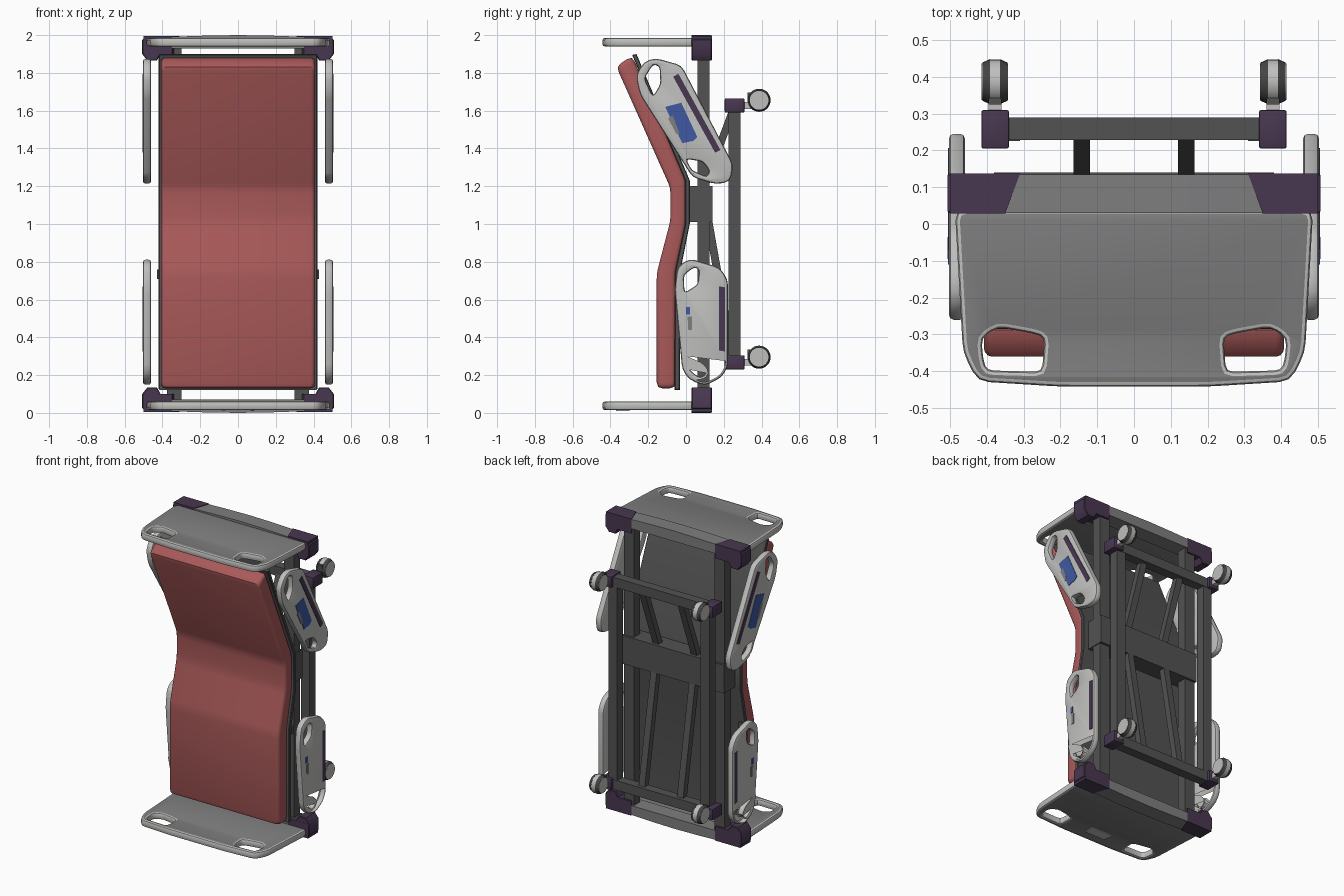
import bpy, bmesh, math
from mathutils import Matrix, Vector

if "Cube" in bpy.data.objects:
    bpy.data.objects.remove(bpy.data.objects["Cube"])


def material(name, rgb):
    m = bpy.data.materials.new(name)
    m.diffuse_color = (*rgb, 1)
    m.use_nodes = True
    m.node_tree.nodes["Principled BSDF"].inputs["Base Color"].default_value = m.diffuse_color
    return m


RED = material("mattress red", (0.40, 0.10, 0.10))
LIGHT = material("light grey plastic", (0.52, 0.52, 0.51))
PANEL = material("panel grey", (0.21, 0.21, 0.215))
DARK = material("frame dark grey", (0.085, 0.085, 0.085))
PURPLE = material("dark purple", (0.065, 0.038, 0.08))
BLUE = material("control blue", (0.05, 0.10, 0.36))
BLACK = material("tyre grey", (0.06, 0.06, 0.06))

# local xy plane and extrusion mapped to the world
AXES = {
    "x": Matrix(((0, 0, 1), (1, 0, 0), (0, 1, 0))),   # points are (y, z)
    "y": Matrix(((1, 0, 0), (0, 0, -1), (0, 1, 0))),  # points are (x, z)
    "z": Matrix.Identity(3),                          # points are (x, y)
}


def rounded(pts, r):
    """Cut every corner of a loop twice so it reads as rounded."""
    if r <= 0:
        return pts
    out = []
    n = len(pts)
    for i in range(n):
        p, a, b = (Vector(pts[j % n]) for j in (i, i - 1, i + 1))
        p0 = p + (a - p).normalized() * min(r, (a - p).length * 0.4)
        p1 = p + (b - p).normalized() * min(r, (b - p).length * 0.4)
        out += [p0, p0 * 0.25 + p * 0.5 + p1 * 0.25, p1]
    return out


def finish(name, me, mats, smooth=40):
    ob = bpy.data.objects.new(name, me)
    bpy.context.collection.objects.link(ob)
    for m in mats:
        me.materials.append(m)
    if smooth:
        me.shade_smooth()
        me.set_sharp_from_angle(angle=math.radians(smooth))
    return ob


def prism(name, axis, pts, lo, hi, mats, holes=(), bevel=0.0, r=0.0, res=0):
    """Extruded outline with optional holes and a rolled rim."""
    cu = bpy.data.curves.new(name, "CURVE")
    cu.dimensions = "2D"
    cu.fill_mode = "BOTH"
    cu.extrude = (hi - lo) / 2 - bevel
    cu.bevel_depth = bevel
    cu.bevel_resolution = res
    cu.offset = -bevel
    for k, loop in enumerate([pts, *holes]):
        loop = rounded(loop, r if k == 0 else min(r, 0.02))
        area = sum(loop[i - 1][0] * loop[i][1] - loop[i][0] * loop[i - 1][1] for i in range(len(loop)))
        if (area < 0) == (k == 0):
            loop = loop[::-1]
        sp = cu.splines.new("POLY")
        sp.points.add(len(loop) - 1)
        for q, p in zip(sp.points, loop):
            q.co = (p[0], p[1], 0, 1)
        sp.use_cyclic_u = True
    tmp = bpy.data.objects.new(name + "_curve", cu)
    bpy.context.collection.objects.link(tmp)
    bpy.context.view_layer.update()
    me = bpy.data.meshes.new_from_object(tmp.evaluated_get(bpy.context.evaluated_depsgraph_get()))
    bpy.data.objects.remove(tmp)
    me.transform(Matrix.Translation((0, 0, (lo + hi) / 2)) if axis != "y"
                 else Matrix.Translation((0, 0, -(lo + hi) / 2)))
    me.transform(AXES[axis].to_4x4())
    me.materials.clear()
    bm = bmesh.new()
    bm.from_mesh(me)
    bmesh.ops.remove_doubles(bm, verts=bm.verts, dist=1e-5)
    bmesh.ops.recalc_face_normals(bm, faces=bm.faces)
    for f in bm.faces:
        f.material_index = 0
    bm.to_mesh(me)
    bm.free()
    return finish(name, me, mats)


def box(name, x, y, z, mat, bevel=0.0):
    me = bpy.data.meshes.new(name)
    bm = bmesh.new()
    size = [b - a for a, b in (x, y, z)]
    mid = [(a + b) / 2 for a, b in (x, y, z)]
    bmesh.ops.create_cube(bm, size=1, matrix=Matrix.Translation(mid) @ Matrix.Diagonal((*size, 1)))
    if bevel:
        bmesh.ops.bevel(bm, geom=bm.edges[:], offset=bevel, segments=2, profile=0.5, affect="EDGES")
    bm.to_mesh(me)
    bm.free()
    return finish(name, me, [mat])


def disc(name, x, y, z, r0, r1, width, mat):
    me = bpy.data.meshes.new(name)
    bm = bmesh.new()
    bmesh.ops.create_cone(bm, cap_ends=True, segments=28, radius1=r0, radius2=r1, depth=width,
                          matrix=Matrix.Translation((x, y, z)) @ Matrix.Rotation(math.pi / 2, 4, "Y"))
    bm.to_mesh(me)
    bm.free()
    return finish(name, me, [mat])


def span(s, a, b):
    return tuple(sorted((s * a, s * b)))


# mattress and the deck under it (profile in y, z)
back = [(-0.285, 1.89), (0.0, 1.23), (0.0, 1.0), (-0.055, 0.74), (-0.055, 0.13)]
front = [(-0.155, 0.13), (-0.155, 0.74), (-0.082, 1.02), (-0.082, 1.19), (-0.37, 1.835)]
prism("mattress", "x", back + front, -0.408, 0.408, [RED], bevel=0.022, r=0.03, res=2)
deck_back = [(-0.032, 0.122), (-0.032, 0.74), (0.02, 1.0), (0.02, 1.23), (-0.262, 1.9)]
deck_front = [(-0.285, 1.895)] + [(y - 0.004, z) for y, z in back[1:4]] + [(-0.06, 0.122)]
prism("deck", "x", deck_back + deck_front, -0.42, 0.42, [DARK], bevel=0.004)

# end boards with grab holes, crossbars and purple corners
half = [(0.487, 0.04), (0.465, -0.35), (0.425, -0.428), (0.2, -0.442)]
outline = half + [(-x, y) for x, y in reversed(half)]
hole = [(0.243, -0.308), (0.275, -0.297), (0.37, -0.28), (0.415, -0.31), (0.41, -0.368), (0.4, -0.398), (0.25, -0.402)]
for label, f in (("head", lambda z: z), ("foot", lambda z: 2 - z)):
    z0, z1 = sorted((f(1.94), f(1.985)))
    board = prism(label + "_board", "z", outline, z0, z1, [LIGHT, PANEL],
                  holes=[hole, [(-x, y) for x, y in hole]], bevel=0.012, r=0.03, res=1)
    for p in board.data.polygons:
        p.material_index = int(abs(p.normal.z) > 0.95)
    bar = [(0.36, 1.93), (0.36, 1.991), (0.18, 1.997), (0, 2.0), (-0.18, 1.997), (-0.36, 1.991), (-0.36, 1.93)]
    prism(label + "_crossbar", "y", [(x, f(z)) for x, z in bar], 0.03, 0.134, [PANEL])
    for s in (1, -1):
        block = [(0.4, 1.94), (0.412, 1.895), (0.43, 1.865), (0.48, 1.865), (0.507, 1.9), (0.507, 1.975), (0.49, 1.988), (0.4, 1.99)]
        prism(label + "_corner", "y", [(s * x, f(z)) for x, z in block], 0.03, 0.137, [PURPLE], bevel=0.004)
        cap = [(0.5, 0.029), (0.35, 0.029), (0.31, 0.137), (0.5, 0.137)]
        c0, c1 = sorted((f(1.9), f(1.996)))
        prism(label + "_corner_cap", "z", [(s * x, y) for x, y in cap], c0, c1, [PURPLE])

# bottom grip plate under the foot board
prism("foot_grip_plate", "z", [(-0.085, -0.30), (0.085, -0.30), (0.07, -0.37), (-0.07, -0.37)],
      0.010, 0.016, [LIGHT])

# side guards, each with two grab holes
upper = [(-0.22, 1.86), (-0.16, 1.878), (-0.024, 1.84), (0.25, 1.315), (0.235, 1.225),
         (0.16, 1.21), (0.035, 1.247), (-0.245, 1.687), (-0.266, 1.79)]
upper_holes = [[(-0.22, 1.77), (-0.175, 1.845), (-0.14, 1.835), (-0.135, 1.74), (-0.175, 1.675)],
               [(0.0, 1.345), (0.09, 1.33), (0.125, 1.28), (0.11, 1.25), (0.03, 1.285)]]
lower = [(0.02, 0.817), (0.177, 0.77), (0.222, 0.705), (0.222, 0.244), (0.187, 0.186),
         (0.098, 0.143), (0.02, 0.175), (-0.02, 0.228), (-0.06, 0.653), (-0.045, 0.775)]
lower_holes = [[(-0.012, 0.73), (0.045, 0.772), (0.07, 0.757), (0.062, 0.68), (-0.008, 0.635)],
               [(-0.015, 0.295), (0.085, 0.25), (0.11, 0.21), (0.075, 0.185), (0.025, 0.22)]]
for s in (1, -1):
    for label, shape, holes in (("upper", upper, upper_holes), ("lower", lower, lower_holes)):
        prism(label + "_guard", "x", shape, *span(s, 0.46, 0.503), [LIGHT], holes=holes, bevel=0.013, r=0.03, res=1)
    # thin trim plates on the outer faces
    for label, shape, mat in (
            ("upper_grip_strip", [(-0.068, 1.78), (-0.04, 1.795), (0.182, 1.392), (0.154, 1.378)], PURPLE),
            ("lower_grip_strip", [(0.176, 0.67), (0.206, 0.665), (0.206, 0.325), (0.176, 0.33)], PURPLE),
            ("control_panel", [(-0.11, 1.62), (-0.025, 1.642), (0.06, 1.46), (0.04, 1.44), (-0.02, 1.428)], BLUE),
            ("lower_button", [(0.0, 0.56), (0.022, 0.56), (0.022, 0.52), (0.0, 0.52)], BLUE),
            ("lower_label", [(0.008, 0.51), (0.032, 0.51), (0.032, 0.44), (0.012, 0.44)], PANEL)):
        prism(label, "x", shape, *span(s, 0.501, 0.506), [mat])
    prism("control_screen", "x", [(-0.095, 1.56), (-0.07, 1.575), (-0.035, 1.48), (-0.05, 1.475)],
          *span(s, 0.501, 0.5068), [PANEL])

    # long rails of the bed frame and base, lift arms
    box("frame_rail", span(s, 0.30, 0.375), (0.06, 0.125), (0.06, 1.94), DARK)
    box("base_rail", span(s, 0.31, 0.375), (0.225, 0.288), (0.265, 1.625), DARK)
    box("deck_hinge", span(s, 0.38, 0.428), (-0.045, -0.015), (0.71, 0.76), DARK)
    for label, a, b in (("upper_arm", (0.09, 1.18), (0.25, 1.61)), ("lower_arm", (0.115, 1.03), (0.25, 0.27))):
        prism(label, "x", [(a[0] - 0.02, a[1]), (a[0] + 0.022, a[1]), (b[0] + 0.022, b[1]), (b[0] - 0.02, b[1])],
              *span(s, 0.12, 0.165), [DARK])

    # purple base corners and casters
    for z in (1.655, 0.295):
        box("base_corner", span(s, 0.34, 0.415), (0.205, 0.31), (z - 0.065, z + 0.01), PURPLE, bevel=0.006)
        box("caster_stem", span(s, 0.36, 0.395), (0.30, 0.36), (z - 0.045, z - 0.01), LIGHT)
        box("caster_brake", span(s, 0.36, 0.395), (0.325, 0.345), (z - 0.01, z + 0.04), DARK)
        x = s * 0.378
        disc("caster_band", x, 0.387, z, 0.06, 0.06, 0.03, LIGHT)
        for t in (1, -1):
            r = (0.061, 0.052) if t > 0 else (0.052, 0.061)
            disc("caster_tyre", x + t * 0.024, 0.387, z, *r, 0.02, BLACK)
            disc("caster_cap", x + t * 0.033, 0.387, z, 0.05, 0.05, 0.006, LIGHT)

# central lift housing and base crossbars
box("lift_housing", (-0.38, 0.38), (0.012, 0.14), (1.01, 1.2), DARK)
for label, z in (("base_crossbar_top", 1.625), ("base_crossbar_bottom", 0.265)):
    box(label, (-0.345, 0.345), (0.228, 0.29), (z - 0.032, z + 0.032), DARK)
